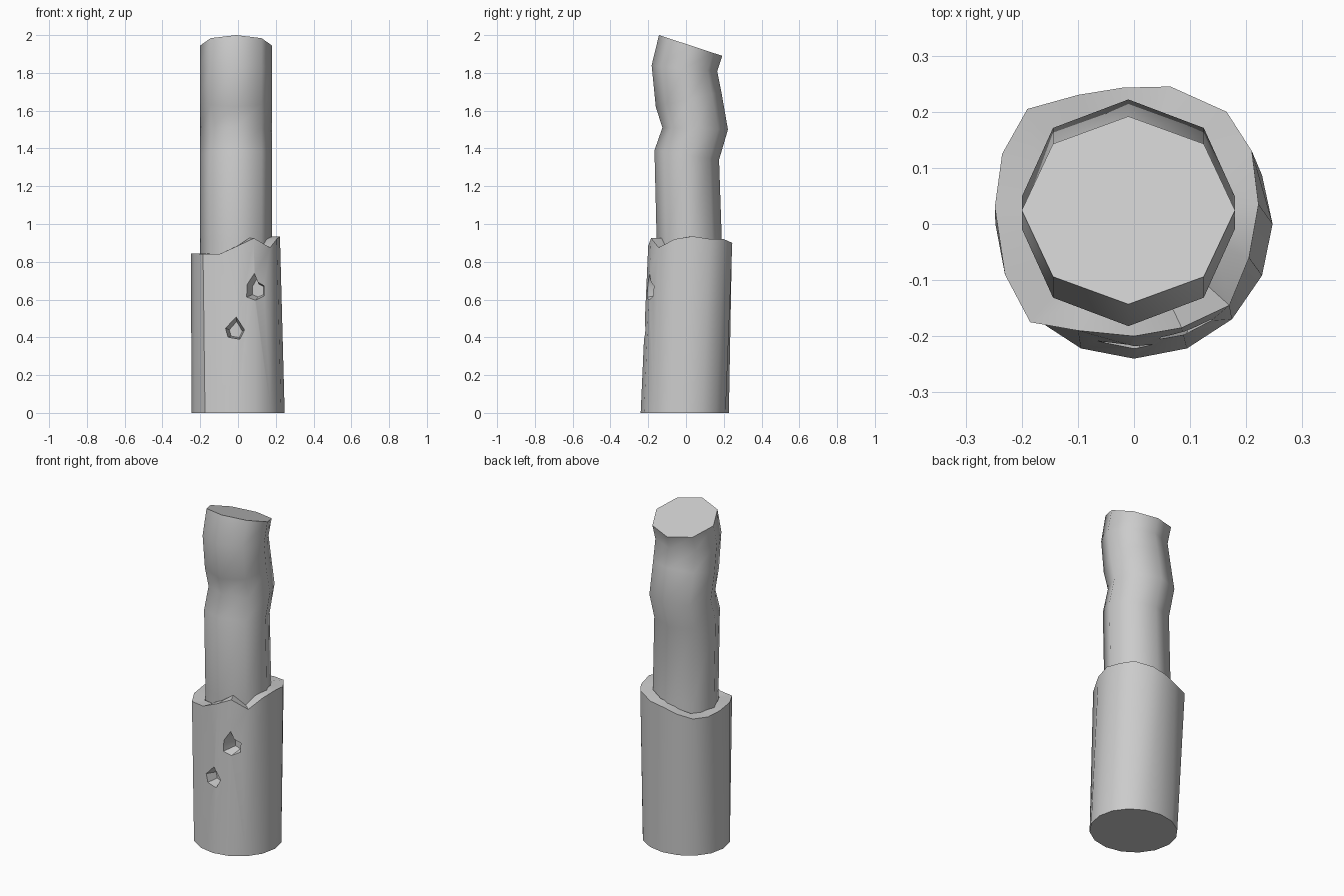
import bpy, bmesh, math
from mathutils import Vector

if "Cube" in bpy.data.objects:
    bpy.data.objects.remove(bpy.data.objects["Cube"])


def loft(name, rings, closed=False):
    """Skin a stack of equal-count rings; cap the ends or close the loop."""
    bm = bmesh.new()
    loops = [[bm.verts.new(p) for p in r] for r in rings]
    pairs = list(zip(loops, loops[1:]))
    for a, b in pairs:
        n = len(a)
        for i in range(n):
            j = (i + 1) % n
            bm.faces.new((a[i], a[j], b[j], b[i]))
    bm.faces.new(loops[0])
    bm.faces.new(loops[-1])
    bmesh.ops.recalc_face_normals(bm, faces=bm.faces)
    me = bpy.data.meshes.new(name)
    bm.to_mesh(me)
    bm.free()
    ob = bpy.data.objects.new(name, me)
    bpy.context.collection.objects.link(ob)
    return ob


def smooth(ob, angle):
    bpy.ops.object.select_all(action='DESELECT')
    ob.select_set(True)
    bpy.context.view_layer.objects.active = ob
    bpy.ops.object.shade_smooth_by_angle(angle=math.radians(angle))


# Wavy octagonal core: (front z, front y, back z, back y) per ring
profile = [(0.03, -0.155, 0.03, 0.18), (0.90, -0.155, 0.90, 0.19),
           (1.39, -0.167, 1.34, 0.175), (1.51, -0.125, 1.50, 0.222),
           (1.62, -0.160, 1.70, 0.187), (1.84, -0.182, 1.81, 0.165),
           (2.00, -0.143, 1.89, 0.192)]
rings = []
for zf, yf, zb, yb in profile:
    ring = []
    for i in range(8):
        a = i * math.pi / 4
        t = (math.sin(a) + 1) / 2
        ring.append((-0.01 + 0.19 * math.cos(a), yf + (yb - yf) * t, zf + (zb - zf) * t))
    rings.append(ring)
core = loft("inner_core", rings)
smooth(core, 60)

# Sleeve: round base rising to an uneven broken rim, hollow inside
rim = [(0, -.20, .885), (.085, -.185, .925), (.17, -.145, .875), (.205, -.06, .92),
       (.222, .035, .935), (.21, .13, .92), (.165, .20, .92), (.065, .245, .90),
       (-.02, .243, .885), (-.10, .23, .86), (-.19, .205, .845), (-.235, .125, .84),
       (-.248, .03, .845), (-.23, -.09, .845), (-.185, -.175, .84), (-.10, -.19, .84)]
base = []
for i in range(16):
    a = -math.pi / 2 + i * math.pi / 8
    y = math.sin(a)
    base.append((0.247 * math.cos(a), y * (0.227 if y > 0 else 0.24), 0))
inner = [(-.01 + (x + .01) * .72, .017 + (y - .017) * .72, z) for x, y, z in rim]
floor = [(x, y, 0.02) for x, y, z in inner]
sleeve = loft("outer_sleeve", [base, rim, inner, floor])

# Chipped holes through the front of the sleeve: outline and taper target
holes = [([(-.07, .45), (-.01, .51), (.035, .44), (.01, .39), (-.055, .40)], (0.0, .42)),
         ([(.08, .75), (.10, .70), (.14, .68), (.14, .61), (.09, .59), (.04, .61), (.04, .68)],
          (.13, .65))]
for n, (outline, target) in enumerate(holes):
    t = Vector(target)
    rings = []
    for y, s in ((-0.30, 1.3), (-0.22, 1.0), (-0.13, 0.6)):
        pts = [t + (Vector(p) - t) * min(s, 1.0) for p in outline]
        rings.append([(p.x, y, p.y) for p in pts])
    cutter = loft("hole_cutter_%d" % n, rings)
    cutter.hide_render = True
    cutter.hide_viewport = True
    mod = sleeve.modifiers.new("hole_%d" % n, 'BOOLEAN')
    mod.operation = 'DIFFERENCE'
    mod.solver = 'EXACT'
    mod.object = cutter
    bpy.context.view_layer.objects.active = sleeve
    bpy.ops.object.modifier_apply(modifier=mod.name)
    bpy.data.objects.remove(cutter)
smooth(sleeve, 35)
